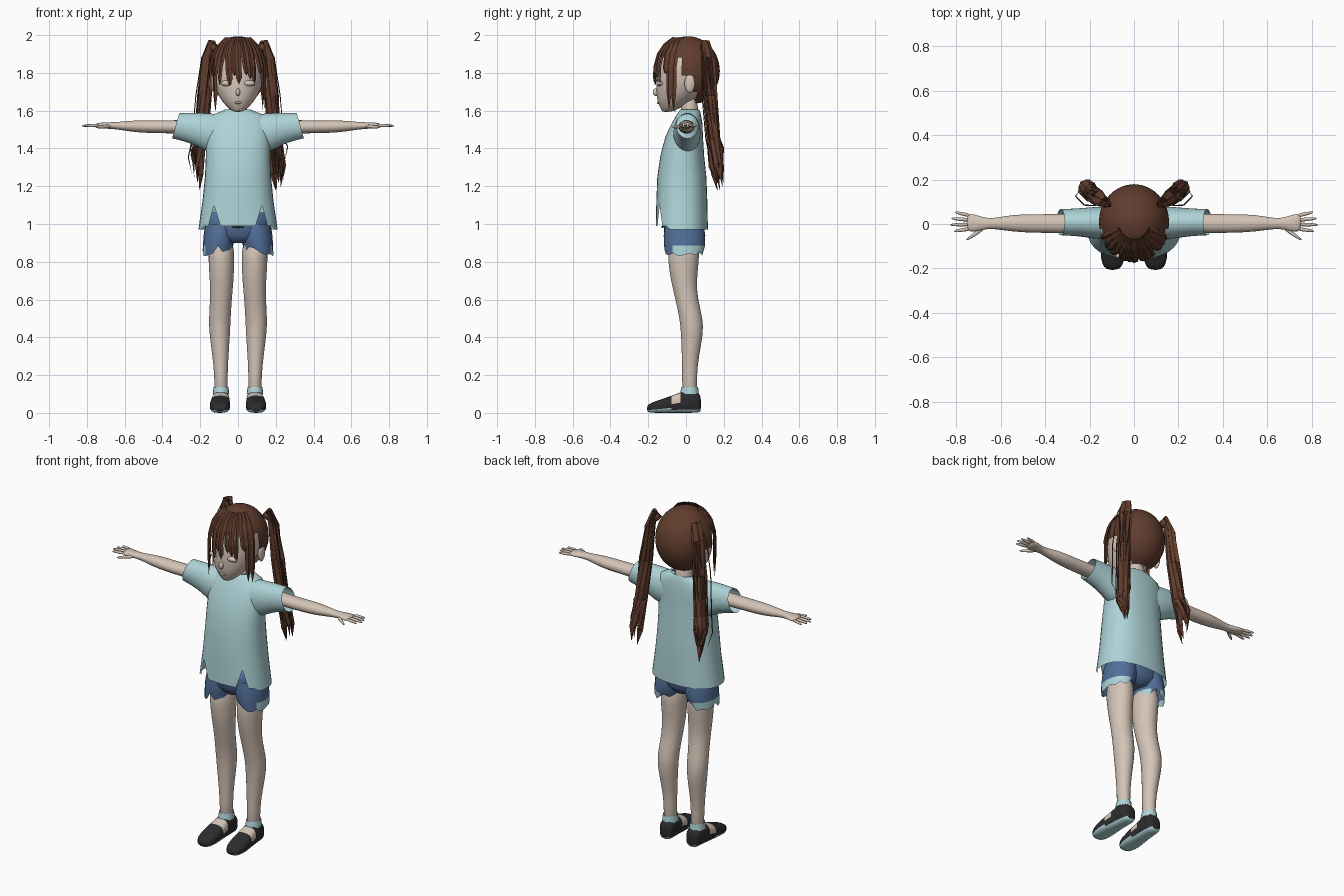
import bpy
import bmesh
import random
from math import sin, cos, pi, radians, sqrt
from mathutils import Vector

random.seed(4)
default_cube = bpy.data.objects.get("Cube")
if default_cube:
    bpy.data.objects.remove(default_cube)


def material(name, red, green, blue):
    mat = bpy.data.materials.new(name)
    mat.use_nodes = True
    mat.diffuse_color = (red, green, blue, 1)
    shader = mat.node_tree.nodes["Principled BSDF"]
    shader.inputs["Base Color"].default_value = (red, green, blue, 1)
    shader.inputs["Roughness"].default_value = 0.8
    return mat


SKIN = material("skin", 0.66, 0.55, 0.47)
SHIRT = material("pale blue", 0.42, 0.65, 0.68)
HAIR = material("brown hair", 0.12, 0.047, 0.027)
DENIM = material("denim blue", 0.085, 0.16, 0.32)
BLACK = material("shoe black", 0.025, 0.025, 0.028)


def finish(name, bm, mats, smooth=True, subdivide=0):
    bmesh.ops.recalc_face_normals(bm, faces=bm.faces)
    mesh = bpy.data.meshes.new(name)
    bm.to_mesh(mesh)
    bm.free()
    obj = bpy.data.objects.new(name, mesh)
    bpy.context.collection.objects.link(obj)
    for mat in mats:
        mesh.materials.append(mat)
    for poly in mesh.polygons:
        poly.use_smooth = smooth
    if subdivide:
        mod = obj.modifiers.new("smooth", "SUBSURF")
        mod.levels = mod.render_levels = subdivide
    return obj


def loft(name, rings, mats, axis="z", side=1, sides=16, power=1.0,
         caps=True, subdivide=1, edit=None):
    """Skin elliptical rings (x, y, z, radius, radius) set along one axis."""
    def bend(v):
        return abs(v) ** power * (1 if v > 0 else -1)

    bm = bmesh.new()
    loops = []
    for x, y, z, a, b in rings:
        loop = []
        for i in range(sides):
            t = 2 * pi * i / sides
            u, v = a * bend(cos(t)), b * bend(sin(t))
            offset = {"x": (0, u, v), "y": (u, 0, v), "z": (u, v, 0)}[axis]
            p = Vector((x, y, z)) + Vector(offset)
            loop.append(bm.verts.new((p.x * side, p.y, p.z)))
        loops.append(loop)
    for low, high in zip(loops, loops[1:]):
        for i in range(sides):
            j = (i + 1) % sides
            bm.faces.new((low[i], low[j], high[j], high[i]))
    if caps:
        bm.faces.new(loops[0])
        bm.faces.new(loops[-1])
    if edit:
        edit(bm, loops)
    return finish(name, bm, mats, True, subdivide)


def ellipsoid(name, centre, radii, mat, keep=None, segments=16):
    bm = bmesh.new()
    bmesh.ops.create_uvsphere(bm, u_segments=segments,
                              v_segments=segments * 3 // 4, radius=1)
    for v in bm.verts:
        v.co = Vector(centre) + Vector(c * r for c, r in zip(v.co, radii))
    if keep:
        lost = [f for f in bm.faces if not keep(f.calc_center_median())]
        bmesh.ops.delete(bm, geom=lost, context="FACES")
    return finish(name, bm, [mat])


def strands(name, locks, axis_point):
    """Tapered diamond-section locks, laid flat around a centre line."""
    bm = bmesh.new()
    for points, width, thick in locks:
        pts = [Vector(p) for p in points]
        rows = []
        for i, p in enumerate(pts[:-1]):
            along = pts[i + 1] - pts[max(i - 1, 0)]
            out = Vector((p.x - axis_point[0], p.y - axis_point[1], 0))
            across = along.cross(out).normalized()
            normal = across.cross(along).normalized()
            w = width * (0.6 if i == 0 else 1)
            rows.append([bm.verts.new(p + d) for d in (
                across * w, normal * thick, -across * w, -normal * thick)])
        for low, high in zip(rows, rows[1:]):
            for k in range(4):
                m = (k + 1) % 4
                bm.faces.new((low[k], low[m], high[m], high[k]))
        tip = bm.verts.new(pts[-1])
        for k in range(4):
            bm.faces.new((rows[-1][k], rows[-1][(k + 1) % 4], tip))
    return finish(name, bm, [HAIR], smooth=False)


# Shirt body with two slits in the front hem
def slit_hem(bm, loops):
    for v in loops[0]:
        if v.co.y < -0.09:
            v.co.z += 0.02
    for column in (21, 27):
        loops[0][column].co.z = 1.1


loft("shirt_body", [
    (0, -0.022, 0.97, 0.21, 0.138), (0, -0.022, 1.12, 0.188, 0.135),
    (0, -0.022, 1.25, 0.175, 0.13), (0, -0.02, 1.36, 0.17, 0.116),
    (0, -0.01, 1.46, 0.17, 0.1), (0, 0.005, 1.53, 0.165, 0.082),
    (0, 0.014, 1.575, 0.145, 0.066), (0, 0.018, 1.592, 0.1, 0.058),
    (0, 0.02, 1.605, 0.07, 0.05)],
    [SHIRT], sides=32, power=0.85, caps=False, subdivide=0, edit=slit_hem)

# Head, neck and face
loft("head", [
    (0, -0.105, 1.592, 0.02, 0.02), (0, -0.085, 1.61, 0.05, 0.05),
    (0, -0.06, 1.65, 0.088, 0.095), (0, -0.035, 1.7, 0.118, 0.125),
    (0, -0.012, 1.76, 0.137, 0.148), (0, 0.002, 1.83, 0.143, 0.156),
    (0, 0.005, 1.9, 0.125, 0.138), (0, 0.01, 1.96, 0.07, 0.08)], [SKIN])
loft("neck", [(0, 0.025, 1.54, 0.06, 0.05), (0, 0.02, 1.6, 0.048, 0.045),
              (0, 0.01, 1.68, 0.048, 0.05)], [SKIN])
ellipsoid("nose", (0, -0.158, 1.698), (0.012, 0.018, 0.02), SKIN)
ellipsoid("lips", (0, -0.147, 1.642), (0.022, 0.007, 0.006), SKIN)


# Hair cap with openings for the face and ears
def scalp(c):
    if c.y < -0.03:
        return c.z > 1.87
    return c.z > (1.79 if c.y < 0.05 else 1.64)


ellipsoid("hair_cap", (0, 0.01, 1.81), (0.158, 0.169, 0.184),
          HAIR, scalp, 32)


# Fringe and the long locks framing the face
def on_head(angle, z):
    r = sqrt(max(0.02, 1 - (max(z - 1.81, 0) / 0.195) ** 2))
    return (0.158 * r * sin(angle), 0.01 - 0.178 * r * cos(angle), z)


fringe = []
for step in range(-6, 7):
    angle = radians(step * 11)
    tip = random.uniform(1.71, 1.8)
    if abs(step) > 4:
        tip = 1.58 + 0.03 * random.random()
    drift = radians(random.uniform(-7, 7))
    path = [on_head(angle, 1.985), on_head(angle, 1.95),
            on_head(angle, 1.9), on_head(angle + drift / 2, 1.83),
            on_head(angle + drift, tip * 0.6 + 1.83 * 0.4),
            on_head(angle + drift, tip)]
    fringe.append((path, random.uniform(0.011, 0.018), 0.006))
strands("fringe", fringe, (0, 0))

for side, label in ((1, "left"), (-1, "right")):
    # Ear and closed eyelid
    ellipsoid(label + "_ear", (side * 0.142, 0.02, 1.745),
              (0.014, 0.028, 0.05), SKIN)
    ellipsoid(label + "_eyelid", (side * 0.058, -0.138, 1.745),
              (0.032, 0.018, 0.016), SKIN)

    # Pigtail: a thick bundle plus a few loose thin locks
    tail = []
    for i in range(12):
        turn = 2 * pi * i / 8
        loose = i >= 8
        spread = 0.045 if loose else 0.026
        dx, dy = spread * cos(turn), spread * sin(turn)
        if loose:
            dx, dy = 0.012 + 0.012 * (i - 8), 0.02 * (9 - i)
        end = random.uniform(1.17, 1.32)
        path = [(0.11, 0.085, 1.93),
                (0.137 + dx / 3, 0.1 + dy / 3, 1.965),
                (0.158 + dx * 0.7, 0.115 + dy * 0.8, 1.88),
                (0.175 + dx, 0.125 + dy, 1.68),
                (0.195 + dx, 0.145 + dy, 1.45),
                (0.215 + dx, 0.165 + dy, end + 0.09),
                (0.215 + dx * 0.6, 0.18 + dy * 0.7, end)]
        path = [(side * x, y, z) for x, y, z in path]
        tail.append((path, 0.003 if loose else 0.019,
                     0.003 if loose else 0.011))
    strands(label + "_pigtail", tail, (side * 0.19, 0.14))
    ellipsoid(label + "_hair_tie", (side * 0.128, 0.098, 1.935),
              (0.022, 0.024, 0.024), HAIR)

    # Sleeve with a slanted cuff, open at the end
    def slant(bm, loops):
        for v in loops[-1]:
            v.co.x -= side * (v.co.z - 1.52) * 0.28

    loft(label + "_sleeve", [
        (0.07, 0.005, 1.475, 0.07, 0.105), (0.15, 0.005, 1.48, 0.076, 0.108),
        (0.2, 0.006, 1.495, 0.07, 0.095), (0.26, 0.008, 1.51, 0.063, 0.08),
        (0.33, 0.008, 1.52, 0.06, 0.068)],
        [SHIRT], "x", side, caps=False, edit=slant)

    # Arm, palm, fingers and thumb
    loft(label + "_arm", [
        (0.16, 0.005, 1.515, 0.045, 0.042), (0.34, 0.002, 1.514, 0.044, 0.035),
        (0.46, 0.002, 1.515, 0.042, 0.034), (0.54, 0.004, 1.517, 0.04, 0.033),
        (0.63, 0.002, 1.52, 0.024, 0.021), (0.67, 0.002, 1.521, 0.025, 0.018),
        (0.72, 0.004, 1.522, 0.042, 0.016), (0.755, 0.008, 1.522, 0.04, 0.012)],
        [SKIN], "x", side)
    for i, length in enumerate((0.06, 0.078, 0.072, 0.055)):
        y = -0.022 + 0.02 * i
        fan = (i - 1.2) * 0.009
        loft(label + "_finger", [
            (0.735, y, 1.522, 0.01, 0.01),
            (0.75 + length / 2, y + fan / 2, 1.522, 0.009, 0.009),
            (0.752 + length, y + fan, 1.519, 0.005, 0.005)],
            [SKIN], "x", side, sides=8)
    loft(label + "_thumb", [
        (0.67, -0.012, 1.518, 0.013, 0.012), (0.715, -0.045, 1.515, 0.012, 0.01),
        (0.757, -0.073, 1.512, 0.006, 0.006)], [SKIN], "x", side, sides=8)

    # Leg
    loft(label + "_leg", [
        (0.09, -0.01, 0.94, 0.07, 0.088), (0.088, -0.014, 0.8, 0.07, 0.084),
        (0.086, -0.012, 0.7, 0.064, 0.069), (0.09, 0.003, 0.6, 0.058, 0.06),
        (0.097, 0.028, 0.5, 0.059, 0.063), (0.097, 0.033, 0.42, 0.056, 0.06),
        (0.093, 0.023, 0.3, 0.043, 0.046), (0.09, 0.018, 0.2, 0.035, 0.039),
        (0.09, 0.02, 0.08, 0.037, 0.042)], [SKIN], side=side)

    # Shorts leg with a ragged pale hem
    def ragged(bm, loops):
        for i, v in enumerate(loops[0]):
            outer = 0.02 if abs(v.co.x) > 0.13 else 0
            v.co.z += random.uniform(0, 0.04) - outer
        for f in bm.faces:
            if f.calc_center_median().z < 0.872 and f.calc_center_median().y > -0.06:
                f.material_index = 1

    loft(label + "_shorts_leg", [
        (0.107, -0.01, 0.848, 0.08, 0.102), (0.106, -0.008, 0.885, 0.08, 0.108),
        (0.096, -0.008, 0.94, 0.086, 0.11), (0.088, -0.008, 1.0, 0.085, 0.1)],
        [DENIM, SHIRT], side=side, sides=20, caps=False, subdivide=0,
        edit=ragged)

    # Shoe: pale sole, black upper, bare instep behind the toe
    def paint_shoe(bm, loops):
        for f in bm.faces:
            c = f.calc_center_median()
            if c.z < 0.018:
                f.material_index = 1
            elif -0.075 < c.y < -0.03 and c.z > 0.05:
                f.material_index = 2

    loft(label + "_shoe", [
        (0.088, 0.08, 0.045, 0.03, 0.038), (0.088, 0.068, 0.055, 0.042, 0.055),
        (0.09, 0.02, 0.06, 0.046, 0.06), (0.092, -0.03, 0.055, 0.048, 0.055),
        (0.094, -0.075, 0.046, 0.052, 0.046), (0.096, -0.13, 0.036, 0.056, 0.036),
        (0.096, -0.18, 0.028, 0.049, 0.028), (0.096, -0.208, 0.022, 0.028, 0.018)],
        [BLACK, SHIRT, SKIN], "y", side, sides=20, power=0.7,
        subdivide=1, edit=paint_shoe)
    loft(label + "_ankle_sock", [
        (0.09, 0.018, 0.1, 0.044, 0.05), (0.09, 0.02, 0.138, 0.039, 0.044)],
        [SHIRT], side=side, caps=False, subdivide=0)

# Shorts waist and drawstring bow
loft("shorts_waist", [
    (0, -0.008, 0.9, 0.06, 0.08), (0, -0.008, 0.94, 0.16, 0.105),
    (0, -0.01, 1.0, 0.172, 0.11), (0, -0.01, 1.06, 0.165, 0.108)],
    [DENIM], sides=24, subdivide=0)
for side in (1, -1):
    ellipsoid("drawstring_loop", (side * 0.014, -0.125, 0.985),
              (0.015, 0.006, 0.007), BLACK)
